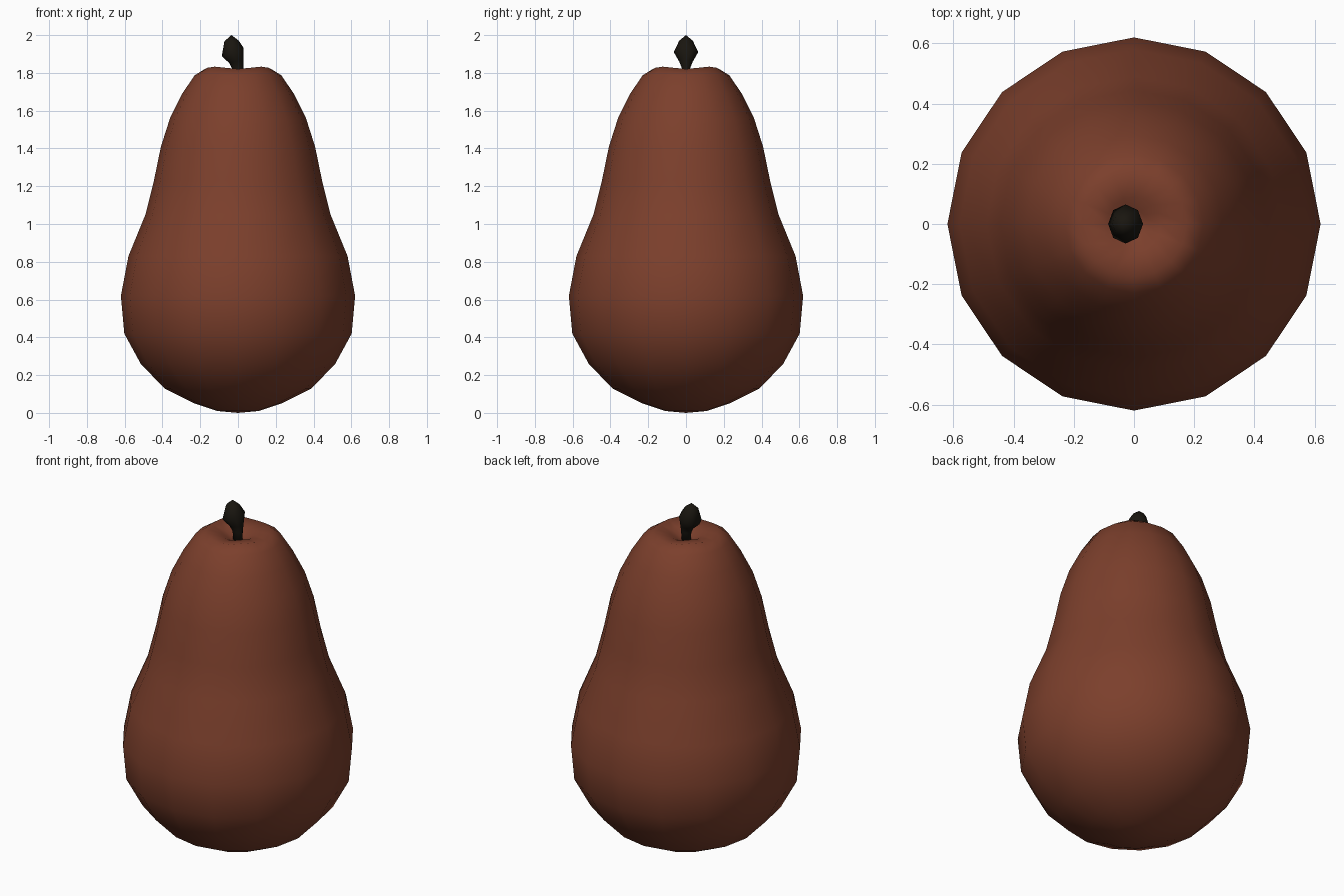
import bpy, bmesh
from math import sin, cos, tau

if "Cube" in bpy.data.objects:
    bpy.data.objects.remove(bpy.data.objects["Cube"])


def material(name, rgb):
    m = bpy.data.materials.new(name)
    m.diffuse_color = (*rgb, 1)
    m.use_nodes = True
    m.node_tree.nodes["Principled BSDF"].inputs["Base Color"].default_value = m.diffuse_color
    return m


def loft(name, rings, bottom, top, mat):
    """Skin a stack of closed vertex rings and close both ends to a point."""
    bm = bmesh.new()
    loops = [[bm.verts.new(p) for p in ring] for ring in rings]
    n = len(loops[0])
    for a, b in zip(loops, loops[1:]):
        for i in range(n):
            j = (i + 1) % n
            bm.faces.new((a[i], a[j], b[j], b[i]))
    lo, hi = bm.verts.new(bottom), bm.verts.new(top)
    for i in range(n):
        j = (i + 1) % n
        bm.faces.new((lo, loops[0][j], loops[0][i]))
        bm.faces.new((hi, loops[-1][i], loops[-1][j]))
    bmesh.ops.recalc_face_normals(bm, faces=bm.faces)
    for f in bm.faces:
        f.smooth = True
    mesh = bpy.data.meshes.new(name)
    bm.to_mesh(mesh)
    bm.free()
    mesh.materials.append(mat)
    obj = bpy.data.objects.new(name, mesh)
    bpy.context.collection.objects.link(obj)
    return obj


# Pear body: (radius, height, four-fold waviness of the rim)
profile = [
    (0.11, 0.01, 0), (0.23, 0.05, 0), (0.39, 0.13, 0), (0.515, 0.26, 0),
    (0.602, 0.42, 0), (0.62, 0.62, 0), (0.58, 0.83, 0), (0.49, 1.05, 0),
    (0.445, 1.23, 0), (0.408, 1.41, 0), (0.36, 1.56, 0), (0.295, 1.69, 0),
    (0.23, 1.79, 0.003), (0.175, 1.827, 0.006), (0.09, 1.812, 0.004),
    (0.045, 1.785, 0),
]
body_rings = [[(r * cos(tau * i / 16), r * sin(tau * i / 16),
                z - w * cos(4 * tau * i / 16)) for i in range(16)]
              for r, z, w in profile]
loft("pear_body", body_rings, (0, 0, 0), (0, 0, 1.77),
     material("pear_skin", (0.2, 0.05, 0.025)))

# Stem: (centre x, height, half width x, half width y, tilt along x)
stem_profile = [
    (0, 1.76, 0.028, 0.022, 0), (-0.002, 1.825, 0.031, 0.022, 0),
    (-0.008, 1.86, 0.038, 0.036, 0.008), (-0.028, 1.91, 0.058, 0.065, 0.022),
    (-0.035, 1.97, 0.037, 0.036, 0.003),
]
stem_rings = [[(cx + rx * cos(tau * i / 8), ry * sin(tau * i / 8),
                z + t * cos(tau * i / 8)) for i in range(8)]
              for cx, z, rx, ry, t in stem_profile]
loft("stem", stem_rings, (0, 0, 1.755), (-0.035, 0, 2.0),
     material("stem_bark", (0.01, 0.008, 0.005)))
